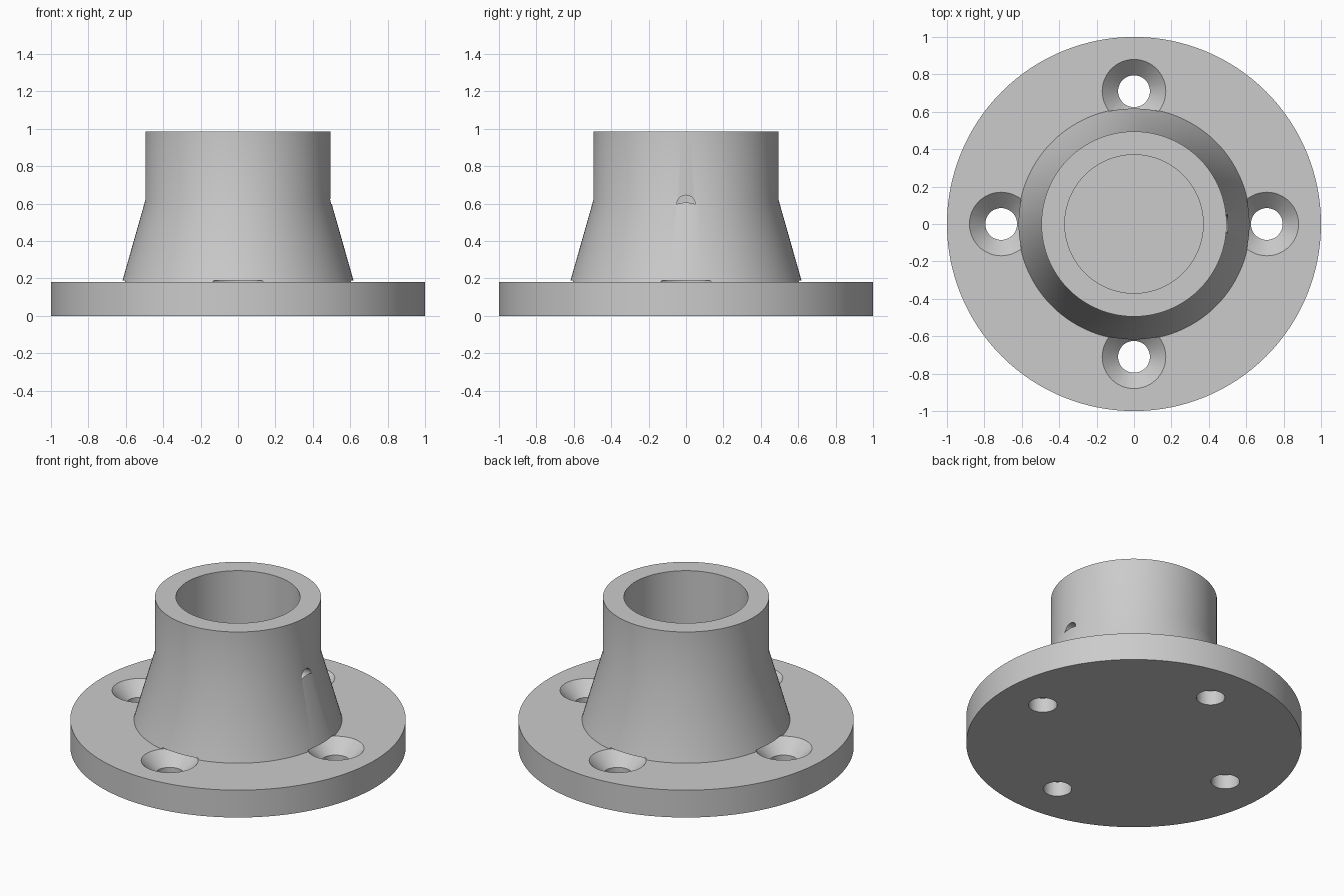
import bpy, bmesh, math
from mathutils import Matrix

cube = bpy.data.objects.get("Cube")
if cube:
    bpy.data.objects.remove(cube, do_unlink=True)

grey = bpy.data.materials.new("plain grey")
grey.use_nodes = True
colour = (0.6, 0.6, 0.6, 1)
grey.diffuse_color = colour
grey.node_tree.nodes["Principled BSDF"].inputs["Base Color"].default_value = colour


def lathe(name, profile, steps, matrix=Matrix()):
    """Closed solid of revolution about z from (radius, height) points."""
    bm = bmesh.new()
    verts = [bm.verts.new((r, 0, z)) for r, z in profile]
    edges = [bm.edges.new(pair) for pair in zip(verts, verts[1:])]
    bmesh.ops.spin(bm, geom=verts + edges, cent=(0, 0, 0), axis=(0, 0, 1),
                   angle=math.tau, steps=steps, use_duplicate=False)
    bmesh.ops.remove_doubles(bm, verts=bm.verts, dist=1e-5)
    bmesh.ops.recalc_face_normals(bm, faces=bm.faces)
    bm.transform(matrix)
    mesh = bpy.data.meshes.new(name)
    bm.to_mesh(mesh)
    bm.free()
    obj = bpy.data.objects.new(name, mesh)
    bpy.context.collection.objects.link(obj)
    return obj


# Round base plate, tapered neck, straight collar and blind bore
flange = lathe("pipe_flange", [
    (0, 0), (1, 0), (1, 0.18), (0.62, 0.18), (0.495, 0.62),
    (0.495, 0.985), (0.37, 0.985), (0.37, 0.18), (0, 0.18)], 128)
flange.data.materials.append(grey)

# Four countersunk screw holes; each head clearance also undercuts the neck
cutters = []
for i in range(4):
    place = (Matrix.Rotation(i * math.pi / 2, 4, "Z")
             @ Matrix.Translation((0.71, 0, 0)))
    cutters.append(lathe("screw_hole_cutter", [
        (0, -0.1), (0.085, -0.1), (0.085, 0.095), (0.17, 0.18),
        (0.17, 0.19), (0, 0.19)], 48, place))

# Set screw hole from the bore, just breaking out above the taper
sideways = (Matrix.Translation((0, 0, 0.595))
            @ Matrix.Rotation(math.pi / 2, 4, "Y"))
cutters.append(lathe("set_screw_cutter", [
    (0, 0.3), (0.05, 0.3), (0.05, 0.499), (0, 0.499)], 32, sideways))

bpy.ops.object.select_all(action="DESELECT")
bpy.context.view_layer.objects.active = flange
flange.select_set(True)
for cutter in cutters:
    cutter.hide_render = True
    cut = flange.modifiers.new("cut", "BOOLEAN")
    cut.operation = "DIFFERENCE"
    cut.solver = "EXACT"
    cut.object = cutter
    bpy.ops.object.modifier_apply(modifier=cut.name)
    bpy.data.objects.remove(cutter, do_unlink=True)

bpy.ops.object.shade_smooth_by_angle(angle=math.radians(30))
